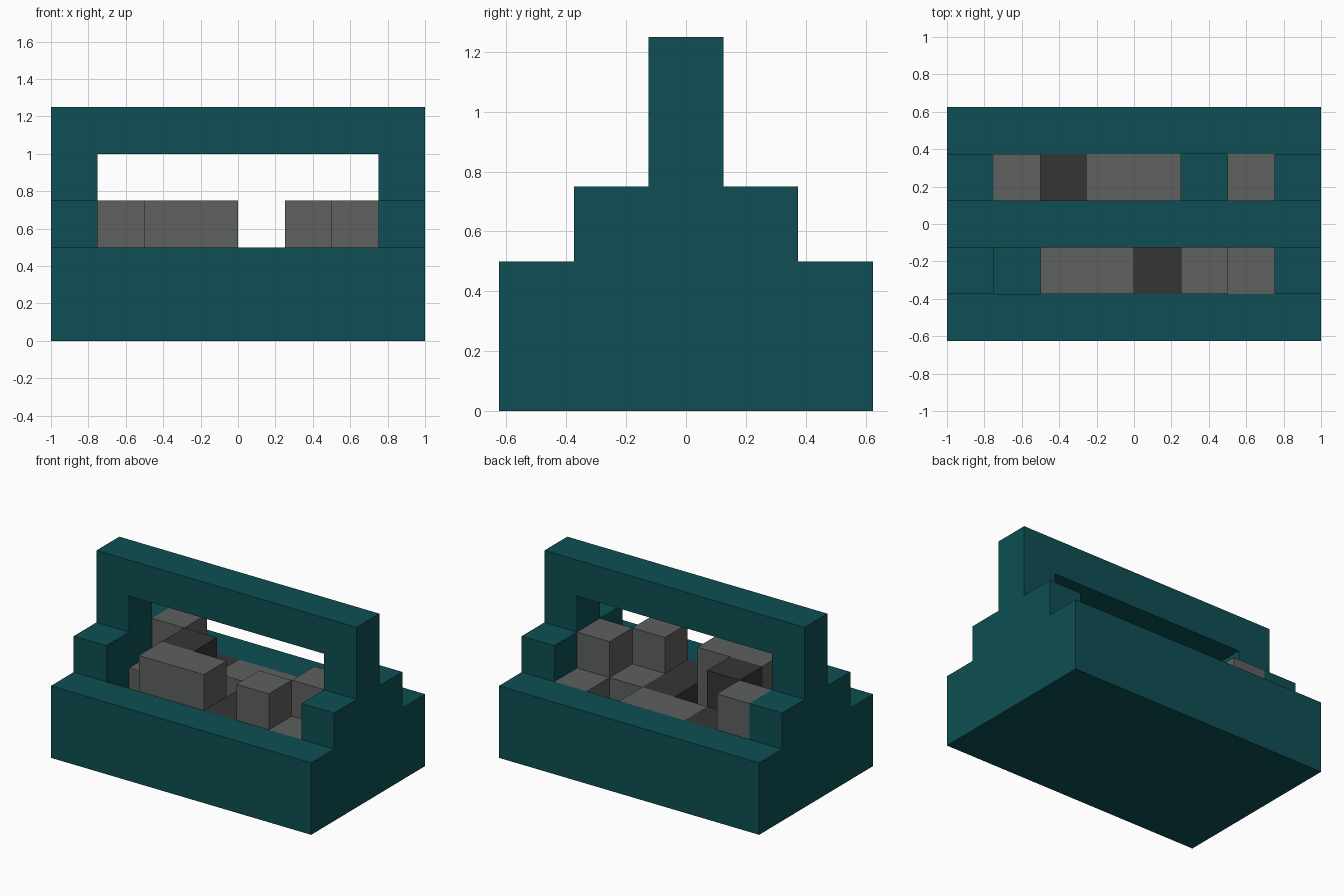
import bpy
import bmesh

cube = bpy.data.objects.get("Cube")
if cube:
    bpy.data.objects.remove(cube, do_unlink=True)


def make_material(name, rgb):
    m = bpy.data.materials.new(name)
    m.use_nodes = True
    m.diffuse_color = (*rgb, 1)
    m.node_tree.nodes["Principled BSDF"].inputs["Base Color"].default_value = (*rgb, 1)
    return m


TEAL = make_material("dark teal", (0.0044, 0.078, 0.087))
GREY = make_material("mid grey", (0.112, 0.116, 0.116))
DARK = make_material("charcoal", (0.036, 0.036, 0.036))


def finish(name, bm, mat):
    bmesh.ops.recalc_face_normals(bm, faces=bm.faces)
    me = bpy.data.meshes.new(name)
    bm.to_mesh(me)
    bm.free()
    me.materials.append(mat)
    ob = bpy.data.objects.new(name, me)
    bpy.context.collection.objects.link(ob)
    return ob


def box(name, mat, x, y, z):
    """Box from (min, max) pairs on each axis."""
    bm = bmesh.new()
    bmesh.ops.create_cube(bm, size=1)
    for v in bm.verts:
        v.co = [r[0] if c < 0 else r[1] for c, r in zip(v.co, (x, y, z))]
    return finish(name, bm, mat)


def extrude_x(name, mat, profile, x0, x1):
    """Extrude a (y, z) profile along x."""
    bm = bmesh.new()
    face = bm.faces.new([bm.verts.new((x0, y, z)) for y, z in profile])
    geom = bmesh.ops.extrude_face_region(bm, geom=[face])["geom"]
    verts = [g for g in geom if isinstance(g, bmesh.types.BMVert)]
    bmesh.ops.translate(bm, verts=verts, vec=(x1 - x0, 0, 0))
    return finish(name, bm, mat)


# Stepped end panels, including the handle posts
half = [(0.625, 0), (0.625, 0.5), (0.375, 0.5), (0.375, 0.75), (0.125, 0.75), (0.125, 1.25)]
profile = half + [(-y, z) for y, z in reversed(half)]
for side, x0, x1 in (("left", 0.75, 1), ("right", -1, -0.75)):
    extrude_x(f"{side}_end_panel", TEAL, profile, x0, x1)

# Tray between the ends: floor and long walls as one U-shaped section
tray = [(-0.625, 0), (0.625, 0), (0.625, 0.5), (0.375, 0.5),
        (0.375, 0.25), (-0.375, 0.25), (-0.375, 0.5), (-0.625, 0.5)]
extrude_x("tray", TEAL, tray, -0.75, 0.75)

# Handle bar across the posts
box("handle_bar", TEAL, (-0.75, 0.75), (-0.125, 0.125), (1, 1.25))

# Tools in the tray: name, material, x range, y range, top height
FRONT, MID, BACK = (-0.375, -0.125), (-0.125, 0.125), (0.125, 0.375)
LOW, HIGH = 0.5, 0.75
tools = [
    ("front_long_tool", GREY, (-0.5, 0), FRONT, HIGH),
    ("front_tall_tool", GREY, (0.25, 0.5), FRONT, HIGH),
    ("front_flat_tool", GREY, (0.5, 0.75), FRONT, LOW),
    ("dark_cross_tool", DARK, (0, 0.25), (-0.375, 0.125), LOW),
    ("middle_flat_tool_right", GREY, (-0.75, -0.5), MID, LOW),
    ("dark_tall_tool", DARK, (-0.5, -0.25), MID, HIGH),
    ("middle_flat_tool_left", GREY, (0.25, 0.5), MID, LOW),
    ("middle_tall_tool", GREY, (0.5, 0.75), MID, HIGH),
    ("back_tall_tool", GREY, (-0.75, -0.5), BACK, HIGH),
    ("dark_flat_tool", DARK, (-0.5, -0.25), BACK, LOW),
    ("back_long_tool", GREY, (-0.25, 0.25), BACK, LOW),
    ("back_flat_tool", GREY, (0.5, 0.75), BACK, LOW),
]
for name, mat, x, y, top in tools:
    box(name, mat, x, y, (0.25, top))
